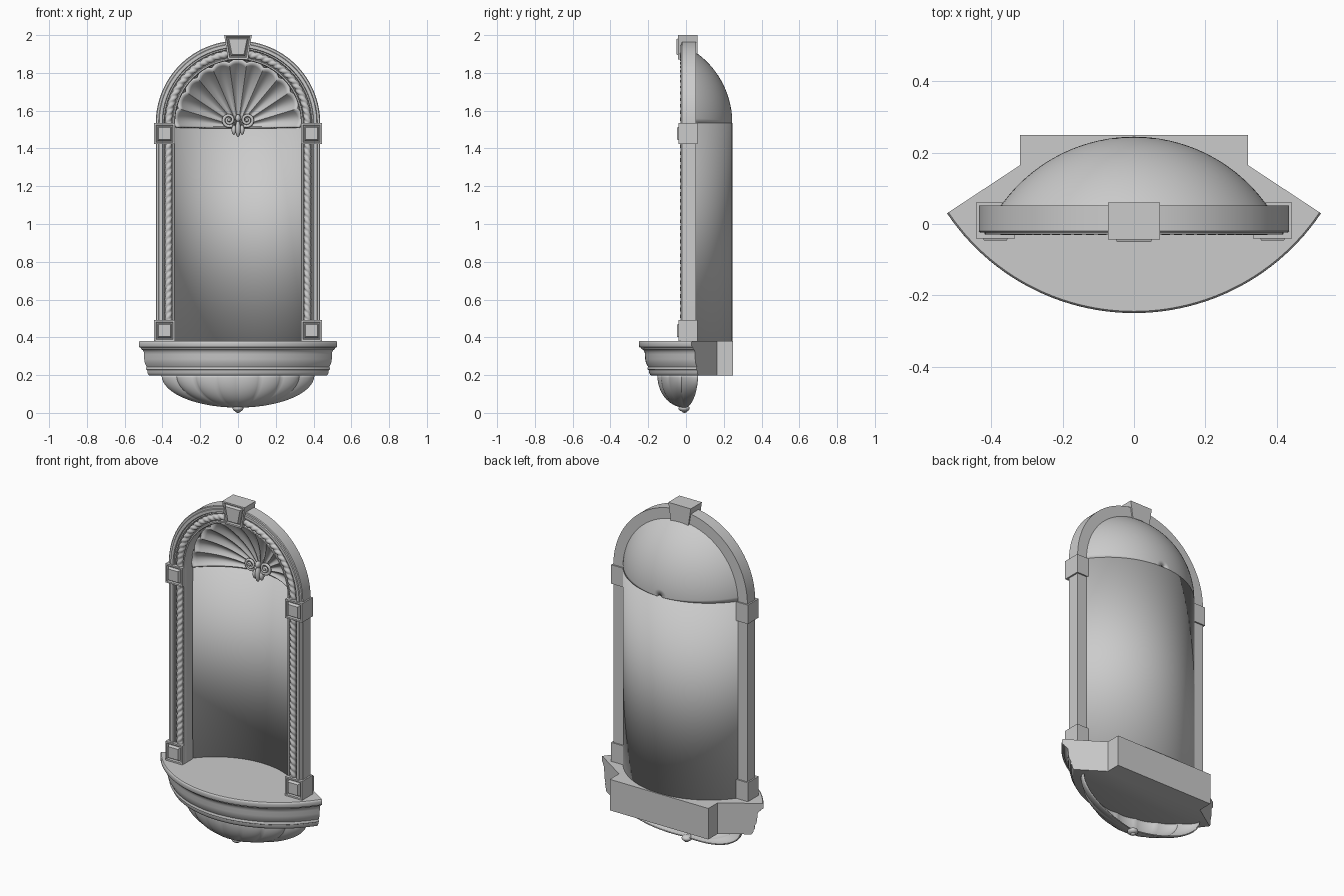
import bpy, bmesh
from math import sin, cos, pi, sqrt, asin, atan2
from mathutils import Vector

if "Cube" in bpy.data.objects:
    bpy.data.objects.remove(bpy.data.objects["Cube"])

SPRING = 1.535           # height where the arch begins
BASE = 0.38              # top of the shelf


def finish(name, bm, angle=0.6, flip=None):
    bmesh.ops.remove_doubles(bm, verts=bm.verts, dist=1e-5)
    bmesh.ops.recalc_face_normals(bm, faces=bm.faces)
    if flip:             # make an open surface face a chosen direction
        if sum((f.normal.dot(Vector(flip)) * f.calc_area() for f in bm.faces)) < 0:
            bmesh.ops.reverse_faces(bm, faces=bm.faces)
    me = bpy.data.meshes.new(name)
    bm.to_mesh(me)
    bm.free()
    ob = bpy.data.objects.new(name, me)
    bpy.context.collection.objects.link(ob)
    bpy.ops.object.select_all(action='DESELECT')
    ob.select_set(True)
    bpy.context.view_layer.objects.active = ob
    bpy.ops.object.shade_smooth_by_angle(angle=angle)
    return ob


def loft(name, rows, closed=False, caps=False, **kw):
    bm = bmesh.new()
    vs = [[bm.verts.new(p) for p in r] for r in rows]
    n = len(rows[0])
    for a, b in zip(vs, vs[1:]):
        for i in range(n if closed else n - 1):
            j = (i + 1) % n
            bm.faces.new((a[i], a[j], b[j], b[i]))
    if caps:
        bm.faces.new(vs[0])
        bm.faces.new(vs[-1])
    return finish(name, bm, **kw)


def solidify(ob, t, offset=-1):
    m = ob.modifiers.new('thickness', 'SOLIDIFY')
    m.thickness, m.offset = t, offset


def arch_point(r, y, s):
    """Point at parameter s along the arch: s<0 left leg, 0..1 arch, s>1 right leg."""
    if s < 0:
        return (-r, y, SPRING + s * (SPRING - BASE))
    if s > 1:
        return (r, y, SPRING - (s - 1) * (SPRING - BASE))
    return (-r * cos(pi * s), y, SPRING + r * sin(pi * s))


# Arched frame: moulding profile swept up, around and down
profile = [(.435, .052), (.333, .052), (.333, -.014), (.337, -.02), (.344, -.02),
           (.348, -.008), (.388, -.008), (.391, -.022), (.398, -.022), (.401, -.03),
           (.417, -.03), (.42, -.024), (.431, -.024), (.435, -.02)]
stations = [-1] + [i / 64 for i in range(65)] + [2]
loft('arch_frame', [[arch_point(r, y, s) for r, y in profile] for s in stations],
     closed=True, caps=True)

# Twisted rope lying in the frame groove, mirrored about the crown
ROPE_R, LEG = .368, SPRING - BASE
length = 2 * LEG + pi * ROPE_R
rows = []
for i in range(681):
    d = length * i / 680
    if d < LEG:
        s = d / LEG - 1
    elif d > length - LEG:
        s = 1 + (d - length + LEG) / LEG
    else:
        s = (d - LEG) / (pi * ROPE_R)
    ring = []
    for k in range(14):
        a = 2 * pi * k / 14
        side = 1 if d < length / 2 else -1
        rad = .012 + .008 * abs(cos(a - pi * abs(d - length / 2) / .036)) ** .6
        ring.append(arch_point(ROPE_R + rad * cos(a), -.012 + rad * sin(a), s))
    rows.append(ring)
loft('rope_moulding', rows, closed=True, caps=True, angle=1.0)


# Niche wall and half dome share one circular section
def depth(r, R=.458):
    return -.213 + sqrt(R * R - r * r)


W = .375
wall = loft('niche_wall', [[(W * cos(pi * i / 48), depth(W * cos(pi * i / 48)), z)
                            for i in range(49)] for z in (BASE, SPRING)], flip=(0, 1, 0))
solidify(wall, .022)
dome = loft('niche_dome', [[(r * cos(pi * i / 48), depth(r), SPRING + r * sin(pi * i / 48))
                            for i in range(49)]
                           for r in [.014 + (W - .014) * sin(pi / 2 * j / 20) for j in range(21)]],
            flip=(0, 1, 0))
solidify(dome, .022)

# Scallop shell lining the half dome
FLUTES = 11
rows = []
for j in range(19):
    t = j / 18
    row = []
    for i in range(FLUTES * 12 + 1):
        a = pi * i / (FLUTES * 12)
        scoop = abs(sin(FLUTES * a))
        r = .012 + t * (.308 + .018 * scoop)
        y = depth(r, .43) - .006 - .03 * (.15 + .85 * t) * (1 - scoop)
        row.append((r * cos(a), y, SPRING - .02 + r * sin(a) * 1.04))
    rows.append(row)
shell = loft('scallop_shell', rows, angle=.9, flip=(0, -1, 0))
solidify(shell, .012)


def ball(name, loc, scale, seg=20):
    bm = bmesh.new()
    bmesh.ops.create_uvsphere(bm, u_segments=seg, v_segments=seg // 2, radius=1)
    bmesh.ops.scale(bm, vec=scale, verts=bm.verts)
    bmesh.ops.translate(bm, vec=loc, verts=bm.verts)
    return finish(name, bm, angle=1.2)


# Scroll ornament at the hinge of the shell
for side, label in ((-1, 'left'), (1, 'right')):
    rows = []
    for i in range(45):
        t = i / 44
        a = -2.2 + t * 3.6 * pi
        rr = .034 * (1 - .8 * t)
        thick = .009 - .003 * t
        ring = []
        for k in range(8):
            b = 2 * pi * k / 8
            q = rr + thick * cos(b)
            ring.append((side * (.048 + q * cos(a)), .188 - .012 * t + thick * sin(b),
                         1.55 + q * sin(a)))
        rows.append(ring)
    loft(label + '_scroll', rows, closed=True, caps=True, angle=1.0)
    ball(label + '_scroll_eye', (side * .048, .178, 1.55), (.009, .012, .009))
    ball(label + '_leaf', (side * .022, .19, 1.498), (.012, .016, .026))
ball('centre_leaf', (0, .186, 1.505), (.014, .02, .045))
ball('centre_bud', (0, .186, 1.56), (.014, .02, .02))


# Blocks with a recessed border and raised panel on the front face
def panel_block(name, x, z0, z1, w0, w1, y0, y1):
    bm = bmesh.new()
    lo = [(x - w0, z0), (x + w0, z0), (x + w1, z1), (x - w1, z1)]
    front = [bm.verts.new((p, y0, q)) for p, q in lo]
    back = [bm.verts.new((p, y1, q)) for p, q in lo]
    face = bm.faces.new(front)
    bm.faces.new(back[::-1])
    for i in range(4):
        j = (i + 1) % 4
        bm.faces.new((front[j], front[i], back[i], back[j]))
    bm.normal_update()
    for t, d in ((.013, 0), (.005, -.009), (.006, 0), (.009, .016)):
        bmesh.ops.inset_region(bm, faces=[face], thickness=t, depth=d)
    finish(name, bm, angle=.3)


for side, label in ((-1, 'left'), (1, 'right')):
    for z, level in ((BASE, 'lower'), (1.423, 'upper')):
        panel_block(f'{level}_{label}_block', side * .389, z, z + .111, .055, .055, -.04, .06)
panel_block('keystone', 0, 1.872, 2.0, .053, .073, -.043, .06)

# Shelf: curved moulded front, slanted sides, square block behind
CY, R0 = .382, .632


def plan(d, z, n=48):
    R = R0 - d
    lo, hi = 0, 1        # where the slanted side meets the arc
    for _ in range(40):
        t = (lo + hi) / 2
        p = (.525 - .205 * t, .03 + .135 * t)
        if p[0] ** 2 + (p[1] - CY) ** 2 > R * R:
            lo = t
        else:
            hi = t
    a = atan2(p[0], CY - p[1])
    arc = [(R * sin(a * (2 * i / n - 1)), CY - R * cos(a * (2 * i / n - 1)), z)
           for i in range(n + 1)]
    return arc + [(.32, .165, z), (.32, .25, z), (-.32, .25, z), (-.32, .165, z)]


levels = [(.005, .38), (.001, .376), (0, .37), (0, .355), (.003, .348), (.012, .345),
          (.014, .338), (.024, .333), (.031, .322), (.033, .31), (.034, .285), (.038, .265),
          (.046, .25), (.049, .244), (.046, .238), (.046, .23), (.053, .226), (.055, .212),
          (.06, .202), (.066, .198)]
loft('shelf', [plan(d, z) for d, z in levels], closed=True, caps=True, angle=.7)

# Lobed bowl under the shelf, open at the back
BR, BY, LOBES = .497, .347, 8
half = asin(.41 / BR)
rows = []
for j in range(21):
    t = pi / 2 * (1 - j / 20)
    row = []
    for i in range(LOBES * 10 + 1):
        u = i / (LOBES * 10)
        a = half * (2 * u - 1)
        s = sin(t) * (.955 + .045 * abs(sin(LOBES * pi * u)) ** .7)
        row.append((BR * sin(a) * s * 1.03, (BY - BR * cos(a)) * s * 1.02 - .005 * cos(t),
                    .2 - .172 * cos(t)))
    rows.append(row)
bowl = loft('lobed_bowl', rows, angle=.7, flip=(0, -1, 0))
solidify(bowl, .006)

# Finial at the bottom of the bowl
ball('finial', (0, -.01, .024), (.029, .03, .018))
ball('finial_tip', (0, -.008, .012), (.014, .016, .012))
